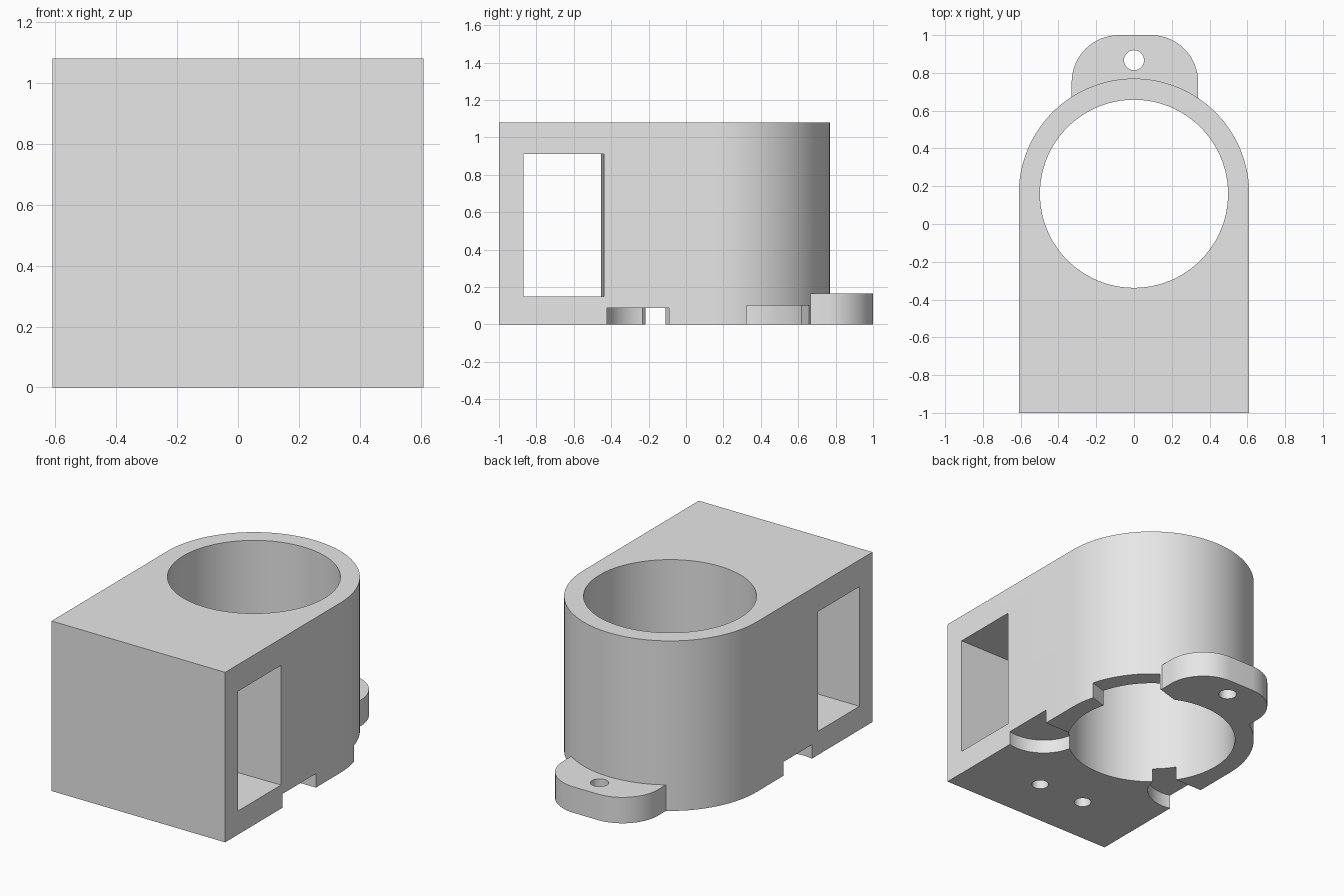
import bpy
from math import sin, cos, radians

if "Cube" in bpy.data.objects:
    bpy.data.objects.remove(bpy.data.objects["Cube"])

grey = bpy.data.materials.new("light grey")
grey.use_nodes = True
grey.diffuse_color = (0.8, 0.8, 0.8, 1)
grey.node_tree.nodes["Principled BSDF"].inputs["Base Color"].default_value = (0.8, 0.8, 0.8, 1)


def arc(cx, cy, r, start, end, steps):
    angles = [radians(start + (end - start) * i / steps) for i in range(steps + 1)]
    return [(cx + r * cos(a), cy + r * sin(a)) for a in angles]


def disc(cx, cy, r, steps=32):
    return arc(cx, cy, r, 0, 360, steps)[:-1]


def prism(name, outline, z0, z1):
    """Upright solid from a counter-clockwise outline."""
    n = len(outline)
    verts = [(x, y, z) for z in (z0, z1) for x, y in outline]
    sides = [(i, (i + 1) % n, (i + 1) % n + n, i + n) for i in range(n)]
    faces = [tuple(reversed(range(n))), tuple(range(n, 2 * n))] + sides
    mesh = bpy.data.meshes.new(name)
    mesh.from_pydata(verts, [], faces)
    mesh.materials.append(grey)
    obj = bpy.data.objects.new(name, mesh)
    bpy.context.collection.objects.link(obj)
    return obj


def combine(target, tool, operation):
    mod = target.modifiers.new(tool.name, "BOOLEAN")
    mod.operation, mod.solver, mod.object = operation, "EXACT", tool
    bpy.context.view_layer.objects.active = target
    bpy.ops.object.modifier_apply(modifier=mod.name)
    bpy.data.objects.remove(tool)


def cut(target, name, outline, z0, z1):
    combine(target, prism(name, outline, z0, z1), "DIFFERENCE")


# Body: square front, round back
W, CY = 0.61, 0.16
housing = prism("housing", [(-W, -1), (W, -1)] + arc(0, CY, W, 0, 180, 64), 0, 1.08)

# Side-to-side window, very slightly tapered
cut(housing, "window", [(-0.8, -0.87), (0.8, -0.87), (0.8, -0.437), (-0.8, -0.457)], 0.15, 0.91)

# Half-round pockets under each side
for cx, cy, r, limit in ((0.55, -0.18, 0.25, -0.09), (-0.55, -0.17, 0.23, -0.11)):
    pocket = [(x, min(y, limit)) for x, y in disc(cx, cy, r, 48)]
    cut(housing, "side_pocket", pocket, -0.1, 0.088)

# Notch in the lower rim on the left of the back
cut(housing, "rim_notch", [(0.2, 0.2), (0.8, 0.39), (0.8, 0.78), (0.34, 0.655), (0.19, 0.61)], -0.1, 0.102)

# Mounting tab with rounded outer corners
tab = [(-0.33, 0.655), (-0.19, 0.61), (0.19, 0.61), (0.34, 0.655)]
tab += arc(0.09, 0.75, 0.25, 0, 90, 16) + arc(-0.08, 0.75, 0.25, 90, 180, 16)
combine(housing, prism("mounting_tab", tab, 0, 0.165), "UNION")

# Main bore and screw holes
cut(housing, "bore", disc(0, CY, 0.498, 96), -0.2, 1.3)
cut(housing, "tab_hole", disc(0, 0.867, 0.053), -0.1, 0.3)
for x in (-0.165, 0.165):
    cut(housing, "floor_hole", disc(x, -0.673, 0.05), -0.1, 0.3)

# Smooth the round walls, keep edges sharp
bpy.ops.object.select_all(action="DESELECT")
housing.select_set(True)
bpy.context.view_layer.objects.active = housing
bpy.ops.object.shade_smooth_by_angle(angle=radians(30))
